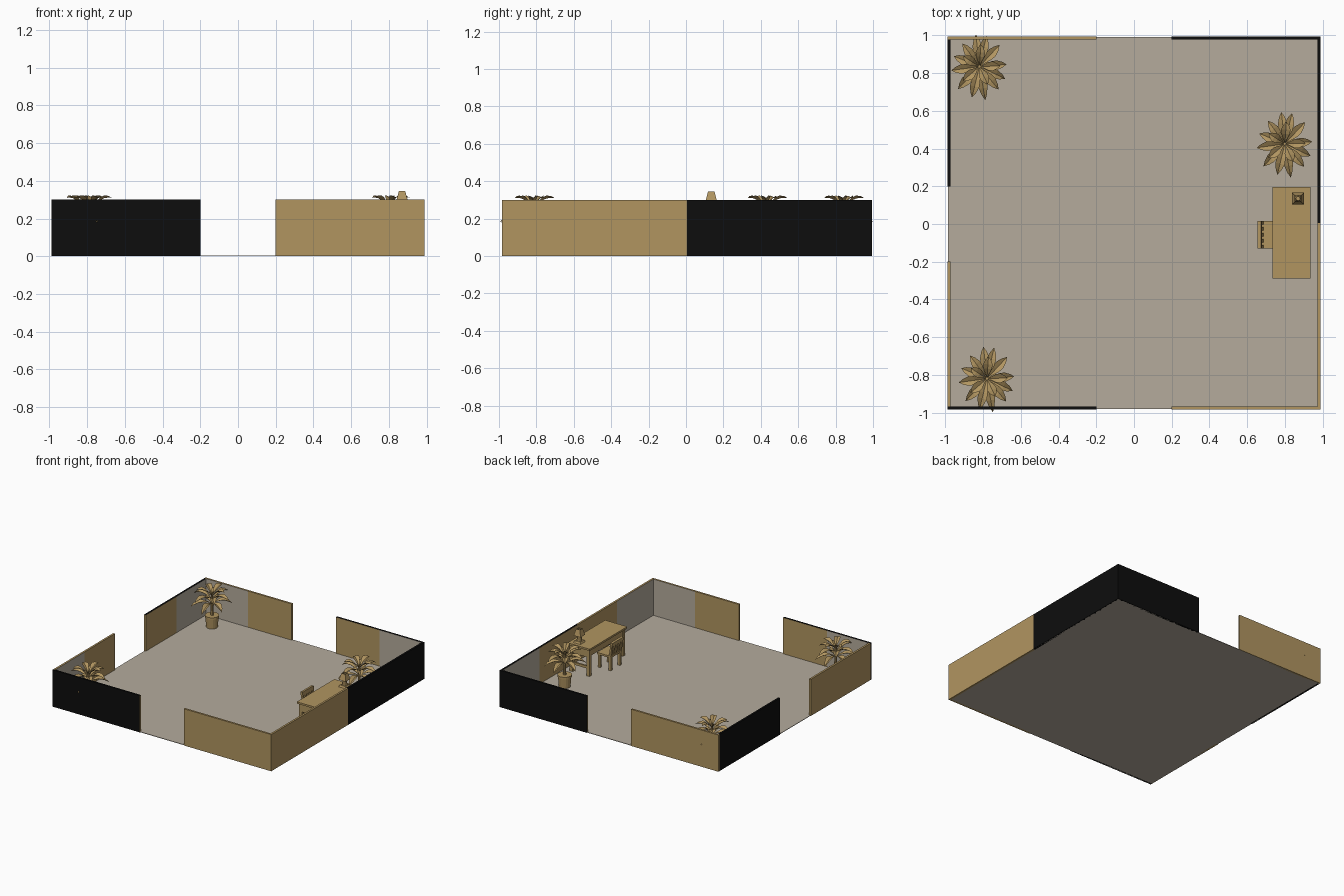
import bpy, bmesh, math
from mathutils import Vector, Matrix

if "Cube" in bpy.data.objects:
    bpy.data.objects.remove(bpy.data.objects["Cube"])


def material(name, rgb):
    m = bpy.data.materials.new(name)
    m.diffuse_color = (*rgb, 1)
    m.use_nodes = True
    m.node_tree.nodes["Principled BSDF"].inputs["Base Color"].default_value = m.diffuse_color
    return m


TAN = material("warm_tan", (0.44, 0.30, 0.118))
GREY = material("warm_grey", (0.46, 0.41, 0.335))
BLACK = material("near_black", (0.004, 0.004, 0.004))


def finish(name, bm, mats):
    me = bpy.data.meshes.new(name)
    bm.to_mesh(me)
    bm.free()
    for m in mats:
        me.materials.append(m)
    ob = bpy.data.objects.new(name, me)
    bpy.context.collection.objects.link(ob)
    return ob


def add_box(bm, x0, x1, y0, y1, z0, z1):
    mat = Matrix.Translation(((x0 + x1) / 2, (y0 + y1) / 2, (z0 + z1) / 2)) @ \
        Matrix.Diagonal((x1 - x0, y1 - y0, z1 - z0, 1))
    bmesh.ops.create_cube(bm, size=1, matrix=mat)


def boxes(name, dims, mat=TAN):
    bm = bmesh.new()
    for d in dims:
        add_box(bm, *d)
    return finish(name, bm, [mat])


def add_cone(bm, c, r0, r1, z0, z1, n=16, turn=0.0, caps=True):
    mat = Matrix.Translation((c[0], c[1], (z0 + z1) / 2)) @ Matrix.Rotation(turn, 4, 'Z')
    bmesh.ops.create_cone(bm, cap_ends=caps, segments=n, radius1=r0, radius2=r1,
                          depth=z1 - z0, matrix=mat)


# Room: floor and walls. Extents of the room
X0, X1, Y0, Y1, H, T = -0.99, 0.99, -0.985, 0.995, 0.3, 0.016
boxes("floor", [(X0 + 0.004, X1 - 0.004, Y0 + 0.004, Y1 - 0.004, 0.0, 0.004)], GREY)


def wall(name, x0, x1, y0, y1, out, outer, split, corner_sign):
    """Outer face and top take the outer colour; inside is grey near the corner, tan near the door."""
    bm = bmesh.new()
    add_box(bm, x0, x1, y0, y1, 0, H)
    axis = 1 if out[0] else 0
    along = Vector((1, 0, 0)) if axis == 0 else Vector((0, 1, 0))
    bmesh.ops.bisect_plane(bm, geom=bm.verts[:] + bm.edges[:] + bm.faces[:],
                           plane_co=along * split, plane_no=along)
    bm.normal_update()
    for f in bm.faces:
        f.material_index = 0
        side = (f.calc_center_median()[axis] - split) * corner_sign
        if f.normal.dot(Vector(out)) < -0.5:
            f.material_index = 2 if side > 0 else 1
        elif abs(f.normal[axis]) > 0.5 and side < 0:
            f.material_index = 1
    finish(name, bm, [outer, TAN, GREY])


D = 0.2
for tag, ya, yb, ny, left, right in (("front", Y0, Y0 + T, -1, BLACK, TAN),
                                     ("back", Y1 - T, Y1, 1, TAN, BLACK)):
    wall(tag + "_wall_left", X0, -D, ya, yb, (0, ny, 0), left, -0.595, -1)
    wall(tag + "_wall_right", D, X1, ya, yb, (0, ny, 0), right, 0.595, 1)
wall("left_wall_front", X0, X0 + T, Y0 + T, -D, (-1, 0, 0), TAN, -0.595, -1)
wall("left_wall_back", X0, X0 + T, D, Y1 - T, (-1, 0, 0), BLACK, 0.595, 1)
wall("right_wall_front", X1 - T, X1, Y0 + T, 0.005, (1, 0, 0), TAN, -0.5, -1)
wall("right_wall_back", X1 - T, X1, 0.005, Y1 - T, (1, 0, 0), BLACK, 0.5, 1)

# Desk: top, aprons, legs and low side rails
dx0, dx1, dy0, dy1, dz = 0.735, 0.935, -0.29, 0.195, 0.235
boxes("desk_top", [(dx0, dx1, dy0, dy1, dz - 0.015, dz)])
a, b, c, d = dx0 + 0.01, dx1 - 0.01, dy0 + 0.012, dy1 - 0.012
L = 0.028
boxes("desk_legs", [(x, x + L, y, y + L, 0.004, dz - 0.015)
                    for x in (a, b - L) for y in (c, d - L)])
boxes("desk_aprons", [(a + 0.004, b - 0.004, y, y + 0.012, 0.155, dz - 0.015)
                      for y in (c + 0.004, d - 0.016)] +
      [(x, x + 0.012, c + 0.016, d - 0.016, 0.165, dz - 0.015)
       for x in (a + 0.004, b - 0.016)])
boxes("desk_side_rails", [(a + L, b - L, y, y + 0.014, 0.06, 0.08)
                          for y in (c + 0.007, d - 0.021)])

# Chair facing the desk
cx0, cx1, cy0, cy1 = 0.66, 0.795, -0.13, 0.015
boxes("chair_seat", [(cx0 + 0.01, cx1, cy0, cy1, 0.11, 0.125)])
boxes("chair_legs", [(x, x + 0.02, y, y + 0.02, 0.004, 0.11)
                     for x in (cx0 + 0.012, cx1 - 0.025) for y in (cy0 + 0.005, cy1 - 0.025)])
w = (cy1 - cy0 - 0.018) / 4
back = boxes("chair_back",
             [(0, 0.015, cy0 + i * w, cy0 + i * w + 0.018, 0, 0.11) for i in range(5)] +
             [(-0.002, 0.017, cy0, cy1, 0.08, 0.112)])
back.location = (cx0 + 0.011, 0, 0.122)
back.rotation_euler.y = -0.12

# Table lamp: square foot, stem, open tapering shade
lamp = (0.87, 0.135)
bm = bmesh.new()
add_cone(bm, lamp, 0.046, 0.036, dz, dz + 0.014, 4, math.pi / 4)
add_cone(bm, lamp, 0.022, 0.012, dz + 0.014, dz + 0.075, 8)
finish("lamp_base", bm, [TAN])
bm = bmesh.new()
add_cone(bm, lamp, 0.044, 0.024, 0.292, 0.345, 4, math.pi / 4, False)
shade = finish("lamp_shade", bm, [TAN])
sol = shade.modifiers.new("thickness", 'SOLIDIFY')
sol.thickness = 0.003


# Potted plants with arching, folded leaves
def leaf(bm, base, ang, length, rise, droop, width):
    """Arched blade with a midrib fold."""
    u = Vector((math.cos(ang), math.sin(ang), 0))
    v = Vector((-u.y, u.x, 0))
    rows = []
    for t, wd in ((0, 0.1), (0.2, 0.35), (0.45, 0.9), (0.65, 1.0), (0.85, 0.6), (1, 0.03)):
        mid = Vector(base) + u * (length * t) + Vector((0, 0, rise * t - droop * t * t))
        lift = Vector((0, 0, 0.3 * wd * width))
        rows.append([bm.verts.new(mid + v * (s * wd * width / 2) + lift * abs(s))
                     for s in (-1, 0, 1)])
    for r, q in zip(rows, rows[1:]):
        for i in (0, 1):
            bm.faces.new((r[i], q[i], q[i + 1], r[i + 1]))


def plant(tag, x, y):
    bm = bmesh.new()
    add_cone(bm, (x, y), 0.044, 0.05, 0.004, 0.085, 16)
    add_cone(bm, (x, y), 0.054, 0.054, 0.083, 0.1, 16)
    finish(tag + "_pot", bm, [TAN])
    bm = bmesh.new()
    add_cone(bm, (x, y), 0.012, 0.008, 0.1, 0.265, 8)
    finish(tag + "_stem", bm, [TAN])
    bm = bmesh.new()
    # tiers: count, base height, length, rise, droop, start angle
    for n, z, ln, rise, droop, off in ((6, 0.195, 0.158, 0.075, 0.09, -80),
                                       (6, 0.23, 0.155, 0.12, 0.10, -50),
                                       (5, 0.255, 0.11, 0.13, 0.075, -65)):
        for i in range(n):
            k = 1 + 0.08 * math.sin(i * 2.3 + z * 40)
            leaf(bm, (x, y, z), math.radians(off + 360 * i / n + 7 * math.sin(i * 4)),
                 ln * k, rise, droop, 0.05)
    # one long drooping leaf
    leaf(bm, (x, y, 0.19), math.radians(-80), 0.18, 0.09, 0.10, 0.045)
    finish(tag + "_leaves", bm, [TAN])


plant("back_left_plant", -0.82, 0.835)
plant("right_plant", 0.80, 0.425)
plant("front_left_plant", -0.78, -0.82)
